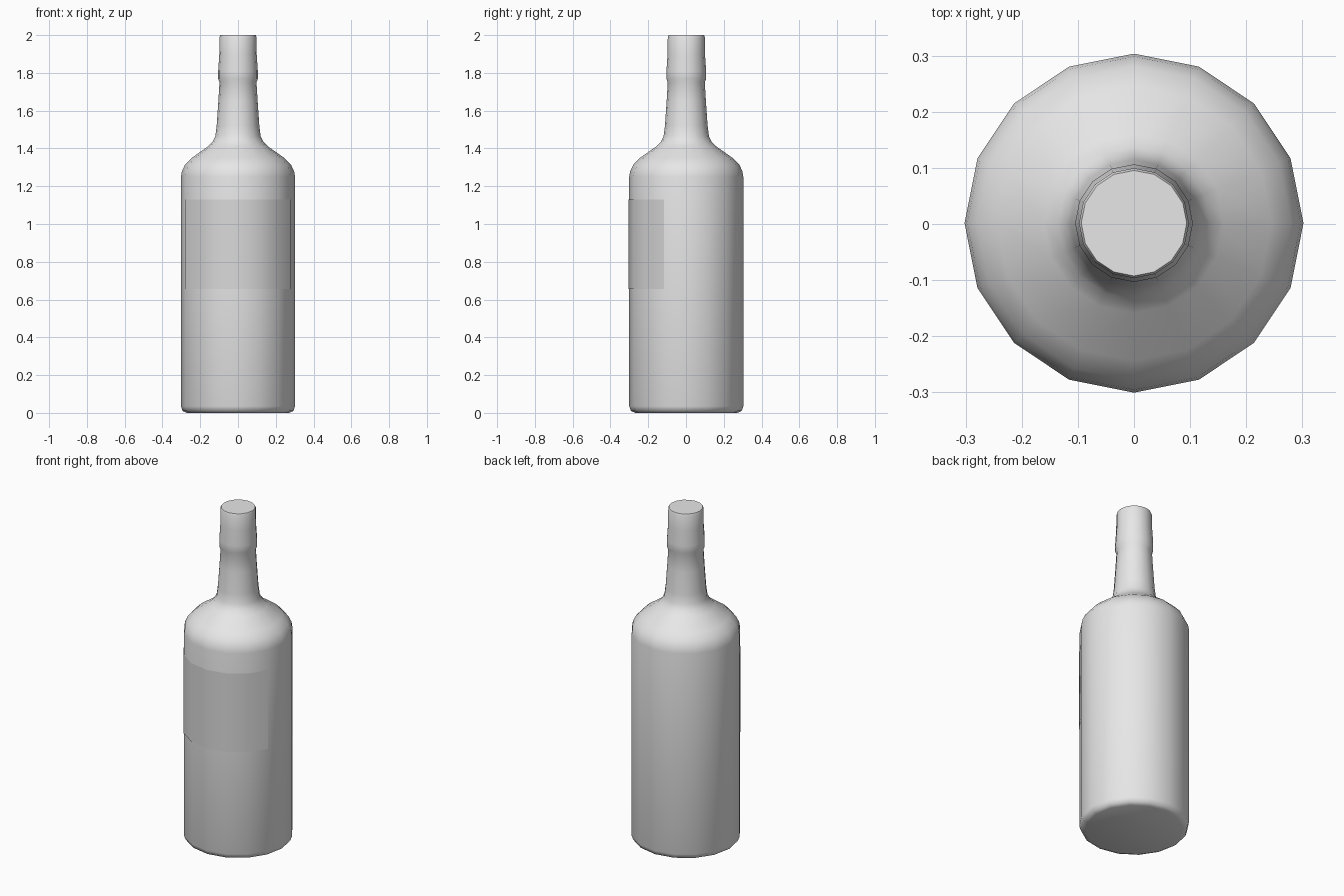
import bpy
import bmesh
from math import cos, sin, radians, tau

cube = bpy.data.objects.get("Cube")
if cube:
    bpy.data.objects.remove(cube, do_unlink=True)

SIDES = 16
STEP = tau / SIDES
CENTRE_Y = 0.0015


def make_material(name, grey):
    mat = bpy.data.materials.new(name)
    mat.use_nodes = True
    colour = (grey, grey, grey, 1)
    mat.diffuse_color = colour
    mat.node_tree.nodes["Principled BSDF"].inputs["Base Color"].default_value = colour
    return mat


def lathe(name, profile, first, last, mat, closed=False):
    """Sweep a radius/height profile between two side indices."""
    bm = bmesh.new()
    columns = [[bm.verts.new((r * cos(i * STEP), r * sin(i * STEP) + CENTRE_Y, z))
                for r, z in profile] for i in range(first, last)]
    pairs = list(zip(columns, columns[1:]))
    if closed:
        pairs.append((columns[-1], columns[0]))
    for a, b in pairs:
        for k in range(len(profile) - 1):
            bm.faces.new((a[k], b[k], b[k + 1], a[k + 1]))
    if closed:
        bm.faces.new([c[0] for c in reversed(columns)])
        bm.faces.new([c[-1] for c in columns])
    mesh = bpy.data.meshes.new(name)
    bm.to_mesh(mesh)
    bm.free()
    obj = bpy.data.objects.new(name, mesh)
    bpy.context.collection.objects.link(obj)
    mesh.materials.append(mat)
    bpy.ops.object.select_all(action="DESELECT")
    obj.select_set(True)
    bpy.context.view_layer.objects.active = obj
    bpy.ops.object.shade_smooth_by_angle(angle=radians(50))
    return obj


glass = make_material("light grey glass", 0.8)
paper = make_material("grey paper", 0.7)

# Bottle: base, straight wall, shoulder, neck, collar and flat top
bottle_profile = [
    (0.27, 0), (0.293, 0.01), (0.302, 0.035),
    (0.302, 1.25), (0.297, 1.28), (0.28, 1.315), (0.245, 1.35),
    (0.16, 1.41), (0.135, 1.435), (0.12, 1.465), (0.113, 1.52),
    (0.104, 1.65), (0.098, 1.75), (0.105, 1.768), (0.105, 1.81),
    (0.099, 1.9), (0.098, 1.99), (0.094, 2.0),
]
lathe("bottle", bottle_profile, 0, SIDES, glass, closed=True)

# Label: thin sheet wrapped around the six front sides
lathe("front_label", [(0.305, 0.655), (0.305, 1.13)], 9, 16, paper)
